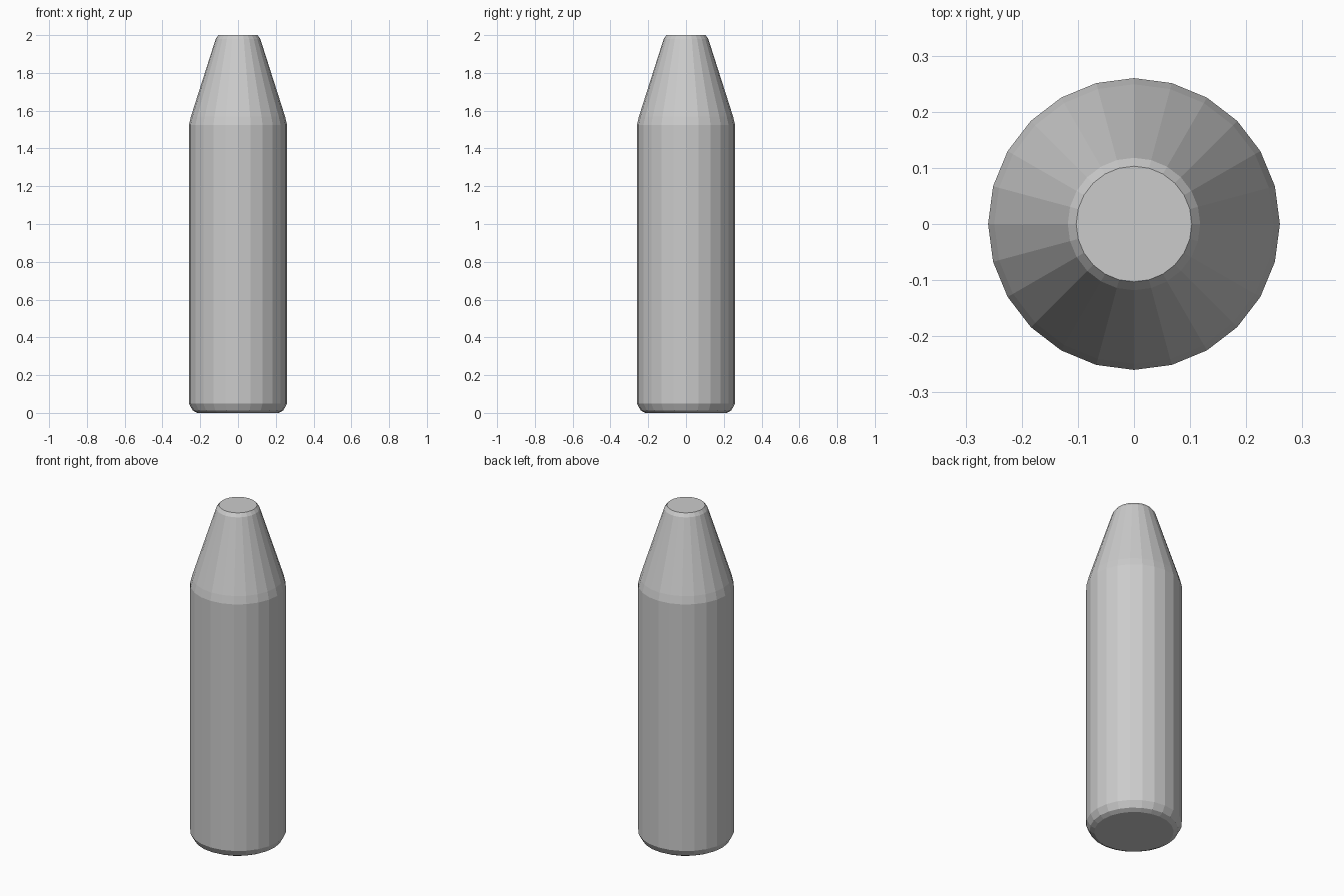
import bpy, bmesh
from math import sin, cos, tau

if "Cube" in bpy.data.objects:
    bpy.data.objects.remove(bpy.data.objects["Cube"])

SIDES = 24
# Radius and height of each ring, bottom to top
PROFILE = [(0.215, 0.0), (0.24, 0.013), (0.26, 0.05), (0.26, 1.525),
           (0.249, 1.57), (0.118, 1.98), (0.103, 2.0)]

# Body: faceted cylinder with a bevelled foot and a truncated cone tip
bm = bmesh.new()
rings = [[bm.verts.new((r * cos(tau * i / SIDES), r * sin(tau * i / SIDES), z))
          for i in range(SIDES)] for r, z in PROFILE]
for low, high in zip(rings, rings[1:]):
    for i in range(SIDES):
        j = (i + 1) % SIDES
        bm.faces.new((low[i], low[j], high[j], high[i]))

# Flat base and flat tip
bm.faces.new(rings[0][::-1])
bm.faces.new(rings[-1])

mesh = bpy.data.meshes.new("tapered_cylinder")
bm.to_mesh(mesh)
bm.free()
body = bpy.data.objects.new("tapered_cylinder", mesh)
bpy.context.collection.objects.link(body)
